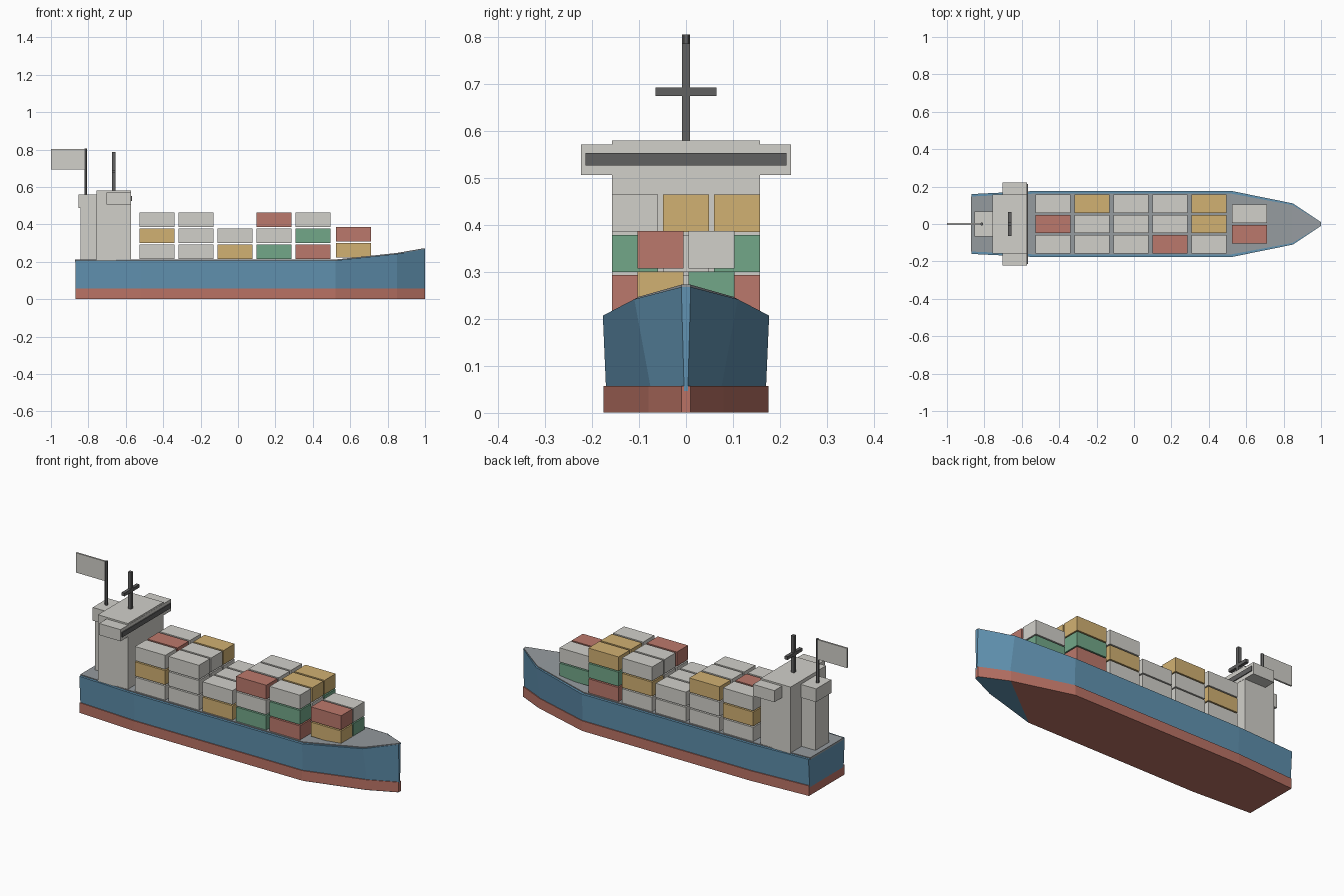
import bpy, bmesh
from mathutils import Matrix, Vector

cube = bpy.data.objects.get("Cube")
if cube:
    bpy.data.objects.remove(cube, do_unlink=True)


def material(name, r, g, b):
    m = bpy.data.materials.new(name)
    m.use_nodes = True
    m.diffuse_color = (r, g, b, 1)
    m.node_tree.nodes["Principled BSDF"].inputs["Base Color"].default_value = (r, g, b, 1)
    return m


WHITE = material("off_white", .64, .63, .59)
RED = material("brick_red", .50, .19, .15)
GOLD = material("sand_gold", .64, .44, .17)
GREEN = material("sea_green", .17, .39, .25)
BLUE = material("hull_blue", .12, .29, .44)
KEEL = material("keel_red", .49, .17, .13)
DECK = material("deck_grey", .30, .325, .345)
DARK = material("dark_grey", .12, .12, .12)


def finish(name, bm, mat):
    mesh = bpy.data.meshes.new(name)
    bm.to_mesh(mesh)
    bm.free()
    mesh.materials.append(mat)
    obj = bpy.data.objects.new(name, mesh)
    bpy.context.collection.objects.link(obj)
    return obj


def box(name, mat, x, y, z):
    """Box from (low, high) ranges on each axis."""
    bm = bmesh.new()
    size = [b - a for a, b in (x, y, z)]
    mid = [(a + b) / 2 for a, b in (x, y, z)]
    bmesh.ops.create_cube(bm, size=1, matrix=Matrix.Translation(mid) @ Matrix.Diagonal((*size, 1)))
    return finish(name, bm, mat)


def loft(name, mat, stations):
    """Skin of cross-sections given as x, low half width, low z, high half width, high z."""
    bm = bmesh.new()
    rings = [[bm.verts.new(p) for p in ((x, -w0, z0), (x, w0, z0), (x, w1, z1), (x, -w1, z1))]
             for x, w0, z0, w1, z1 in stations]
    for a, b in zip(rings, rings[1:]):
        for i in range(4):
            j = (i + 1) % 4
            bm.faces.new((a[i], a[j], b[j], b[i]))
    bm.faces.new(rings[0])
    bm.faces.new(rings[-1])
    bmesh.ops.recalc_face_normals(bm, faces=bm.faces)
    return finish(name, bm, mat)


# Hull: station x, waterline half width, deck half width, deck height
STATIONS = [(-.87, .150, .160, .207), (-.52, .170, .177, .207), (.52, .170, .177, .207),
            (.85, .074, .110, .242), (1.0, .004, .010, .268)]
WATER = .057
loft("hull", BLUE, [(x, w, WATER - .01, d, z) for x, w, d, z in STATIONS])
loft("lower_hull", KEEL, [(x, w + .006, .001, w + .006, WATER) for x, w, d, z in STATIONS])
loft("deck", DECK, [(x - .002, d * .92, z - .006, d * .92, z + .005) for x, w, d, z in STATIONS])

# Blue patch under the bow
bm = bmesh.new()
patch = bm.faces.new([bm.verts.new((x, y, 0)) for x, y in
                      ((1, -.01), (1, .01), (.85, .08), (.52, -.176), (.85, -.08))])
patch.normal_update()
if patch.normal.z > 0:
    patch.normal_flip()
finish("bow_underside", bm, BLUE)

# Bridge tower, wings and window band
box("bridge_tower", WHITE, (-.757, -.572), (-.157, .157), (.205, .58))
box("bridge_wings", WHITE, (-.703, -.571), (-.223, .223), (.506, .571))
box("bridge_windows", DARK, (-.58, -.566), (-.214, .214), (.526, .553))

# Funnel behind the tower
box("funnel", WHITE, (-.843, -.75), (-.06, .06), (.205, .50))
box("funnel_cap", WHITE, (-.852, -.757), (-.067, .067), (.487, .561))

# Mast with crossbar
box("mast", DARK, (-.674, -.656), (-.009, .009), (.57, .786))
box("mast_crossbar", DARK, (-.674, -.656), (-.065, .065), (.674, .692))

# Flag on its pole
bm = bmesh.new()
bmesh.ops.create_cone(bm, cap_ends=True, segments=6, radius1=.009, radius2=.009, depth=.25,
                      matrix=Matrix.Translation(Vector((-.814, 0, .68))))
finish("flag_pole", bm, DARK)
box("flag", WHITE, (-1.0, -.81), (-.005, .005), (.693, .803))

# Cargo containers: each stack lists its colours from the bottom up
COLOURS = {"W": WHITE, "R": RED, "G": GOLD, "E": GREEN}
LENGTH, WIDTH, HEIGHT, STEP = .187, .098, .079, .0857


def stack(label, x, y, z, colours):
    for level, key in enumerate(colours):
        low = z + level * STEP
        box(f"container_{label}_{level + 1}", COLOURS[key], (x - LENGTH / 2, x + LENGTH / 2),
            (y - WIDTH / 2, y + WIDTH / 2), (low, low + HEIGHT))


BAYS = [("WGW", "WWR", "WGW"),
        ("WWW", "WWW", "WWG"),
        ("GW", "WW", "WW"),
        ("EWR", "WWW", "WGW"),
        ("REW", "WWG", "REG")]
for bay, rows in enumerate(BAYS):
    for row, colours in enumerate(rows):
        stack(f"bay{bay + 1}_row{row + 1}", -.433 + bay * .2083, (row - 1) * .109, .214, colours)
for row, colours in enumerate(("GR", "EW")):
    stack(f"bow_row{row + 1}", .617, (row - .5) * .108, .222, colours)
